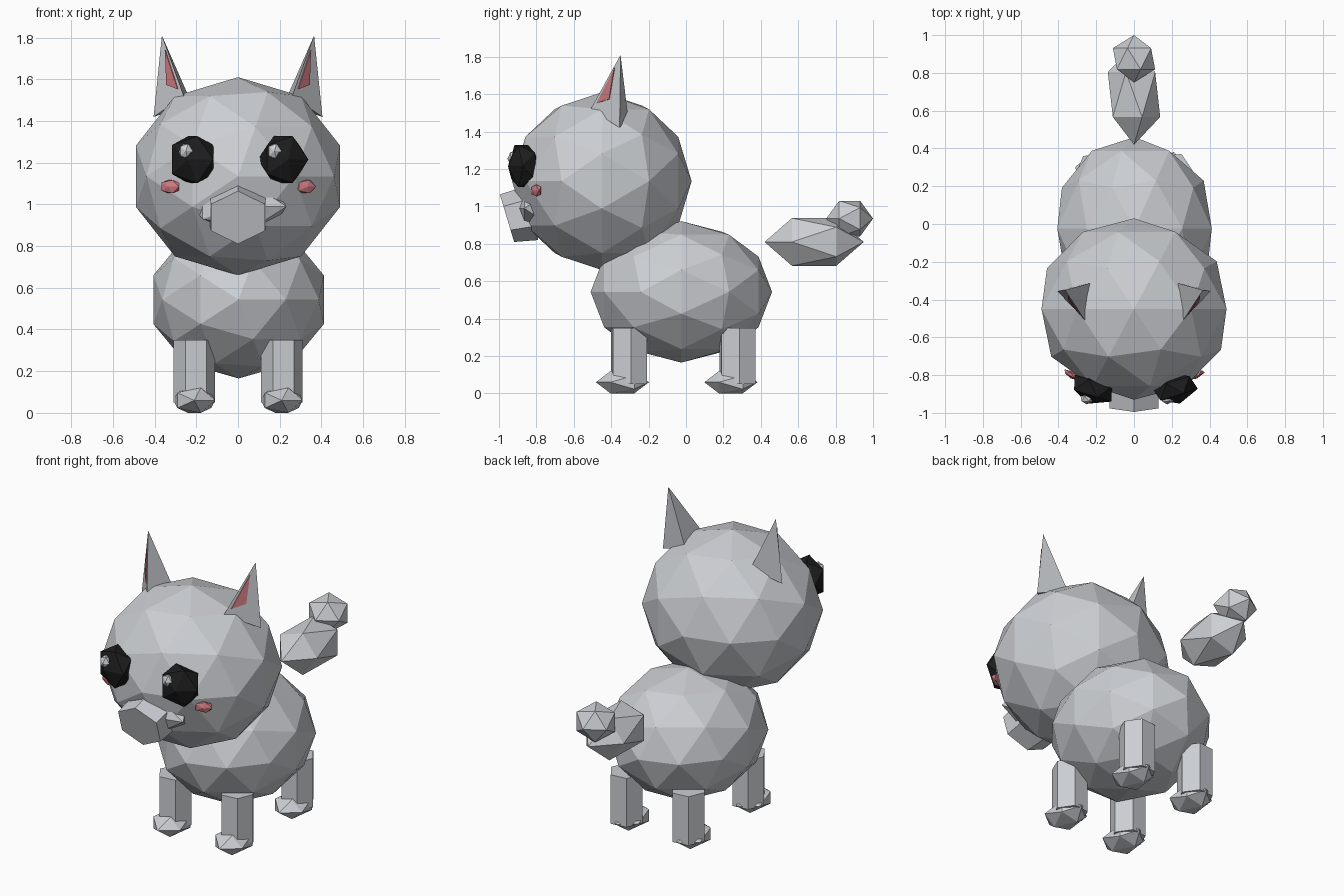
import bpy, bmesh, math
from mathutils import Matrix, Vector

if "Cube" in bpy.data.objects:
    bpy.data.objects.remove(bpy.data.objects["Cube"])


def material(name, rgb):
    m = bpy.data.materials.new(name)
    m.diffuse_color = (*rgb, 1)
    m.use_nodes = True
    m.node_tree.nodes["Principled BSDF"].inputs["Base Color"].default_value = m.diffuse_color
    return m


GREY = material("grey fur", (0.60, 0.62, 0.65))
BLACK = material("eye black", (0.012, 0.012, 0.012))
PINK = material("soft pink", (0.62, 0.20, 0.22))


def finish(name, bm, mat):
    bmesh.ops.recalc_face_normals(bm, faces=bm.faces[:])
    me = bpy.data.meshes.new(name)
    bm.to_mesh(me)
    bm.free()
    me.materials.append(mat)
    ob = bpy.data.objects.new(name, me)
    bpy.context.collection.objects.link(ob)
    return ob


def ball(name, centre, radii, level=1, mat=GREY, yaw=0):
    """Faceted ellipsoid with its pole pointing forward."""
    bm = bmesh.new()
    bmesh.ops.create_icosphere(bm, subdivisions=level, radius=1)
    bm.transform(Matrix.Translation(centre) @ Matrix.Rotation(yaw, 4, 'Z')
                 @ Matrix.Diagonal((*radii, 1)) @ Matrix.Rotation(math.pi / 2, 4, 'X'))
    return finish(name, bm, mat)


def loft(name, rings, mat=GREY):
    """Closed solid through rings that have equal point counts."""
    bm = bmesh.new()
    loops = [[bm.verts.new(p) for p in r] for r in rings]
    n = len(loops[0])
    for a, b in zip(loops, loops[1:]):
        for i in range(n):
            j = (i + 1) % n
            bm.faces.new((a[i], a[j], b[j], b[i]))
    bm.faces.new(loops[0])
    bm.faces.new(loops[-1])
    return finish(name, bm, mat)


def hexagon(offset=0.0):
    return [(math.cos(math.radians(60 * i) + offset),
             math.sin(math.radians(60 * i) + offset)) for i in range(6)]


# Body, head and tail
ball("body", (0.003, -0.025, 0.543), (0.43, 0.485, 0.378), 2)
ball("head", (0, -0.45, 1.135), (0.515, 0.48, 0.475), 2)
ball("tail", (0, 0.685, 0.81), (0.155, 0.265, 0.15))
ball("tail_tip", (0, 0.875, 0.935), (0.125, 0.125, 0.112))

# Muzzle with a flat hexagonal snout, leaning upward
ball("muzzle", (0.01, -0.82, 0.99), (0.25, 0.10, 0.115))
front = [(0.15 * c, -0.957 - 0.038 * s, 0.937 + 0.127 * s) for c, s in hexagon(math.pi / 6)]
back = [(0.155 * c, -0.79, 0.975 + 0.155 * s) for c, s in hexagon(math.pi / 6)]
loft("snout", [front, back])

# Four legs with paws
for side, label in ((-1, "left"), (1, "right")):
    for y, end in ((-0.305, "front"), (0.275, "back")):
        x = side * 0.21
        rings = [[(x + 0.1 * c, y + 0.105 * s, z) for c, s in hexagon(0.1)]
                 for z in (0.05, 0.35)]
        loft(f"{end}_leg_{label}", rings)
        ball(f"{end}_paw_{label}", (x, y - 0.035, 0.06), (0.112, 0.142, 0.07))

# Eyes, highlights and cheeks
for side, label in ((-1, "left"), (1, "right")):
    ball(f"eye_{label}", (side * 0.217, -0.87, 1.215), (0.128, 0.085, 0.132),
         1, BLACK, side * 0.3)
    ball(f"eye_highlight_{label}", (side * 0.2125 - 0.0375, -0.925, 1.255),
         (0.037, 0.03, 0.042), 1, GREY)
    ball(f"cheek_{label}", (side * 0.325, -0.80, 1.085), (0.057, 0.02, 0.037),
         1, PINK, side * 0.45)

# Pointed ears, each with a pink plate on the front outer face
for side, label in ((-1, "left"), (1, "right")):
    mirror = Vector((side, 1, 1))
    tip, outer, fore, inner = [Vector(p) * mirror for p in (
        (0.365, -0.35, 1.81), (0.405, -0.355, 1.42),
        (0.26, -0.51, 1.52), (0.22, -0.31, 1.48))]
    bm = bmesh.new()
    t, o, f, i = [bm.verts.new(p) for p in (tip, outer, fore, inner)]
    for tri in ((t, o, f), (t, f, i), (t, i, o), (o, i, f)):
        bm.faces.new(tri)
    finish(f"ear_{label}", bm, GREY)

    normal = (outer - tip).cross(fore - tip).normalized()
    if normal.y > 0:
        normal = -normal
    tri = [tip * a + outer * b + fore * c for a, b, c in
           ((0.77, 0.04, 0.19), (0.14, 0.08, 0.78), (0.30, 0.34, 0.36))]
    loft(f"inner_ear_{label}", [[p - normal * 0.002 for p in tri],
                                [p + normal * 0.005 for p in tri]], PINK)
